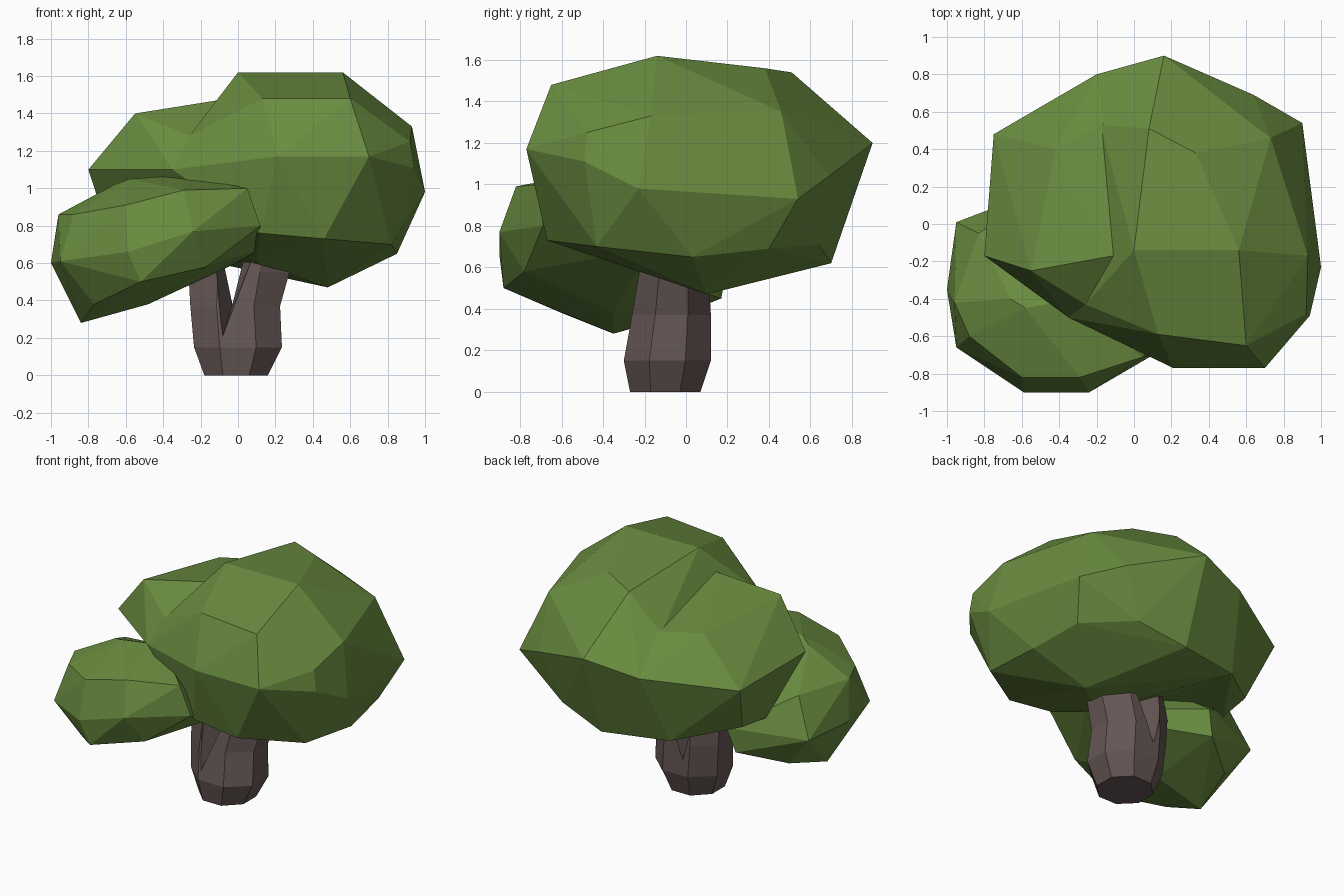
import bpy, bmesh
from math import cos, sin, pi

if "Cube" in bpy.data.objects:
    bpy.data.objects.remove(bpy.data.objects["Cube"])


def material(name, color):
    m = bpy.data.materials.new(name)
    m.diffuse_color = (*color, 1)
    m.use_nodes = True
    m.node_tree.nodes["Principled BSDF"].inputs["Base Color"].default_value = m.diffuse_color
    return m


leaf = material("leaf_green", (0.14, 0.26, 0.05))
bark = material("bark_brown", (0.13, 0.095, 0.09))


def finish(name, bm, mat):
    bmesh.ops.recalc_face_normals(bm, faces=bm.faces)
    me = bpy.data.meshes.new(name)
    bm.to_mesh(me)
    bm.free()
    me.materials.append(mat)
    ob = bpy.data.objects.new(name, me)
    bpy.context.collection.objects.link(ob)
    return ob


def hull(name, points, mat):
    """Faceted clump: convex hull of a few corner points."""
    bm = bmesh.new()
    for p in points:
        bm.verts.new(p)
    res = bmesh.ops.convex_hull(bm, input=bm.verts)
    junk = {g for g in res["geom_interior"] + res["geom_unused"]
            if isinstance(g, bmesh.types.BMVert)}
    bmesh.ops.delete(bm, geom=list(junk), context='VERTS')
    bmesh.ops.dissolve_limit(bm, angle_limit=0.06, verts=bm.verts, edges=bm.edges)
    return finish(name, bm, mat)


def limb(name, rings, mat, n=8):
    """Loft of n-sided rings given as (x, y, z, half width, half depth)."""
    bm = bmesh.new()
    loops = []
    k = 1 / cos(pi / n)
    for x, y, z, rx, ry in rings:
        loops.append([bm.verts.new((x + rx * k * cos(a), y + ry * k * sin(a), z))
                      for a in [(i + .5) * 2 * pi / n for i in range(n)]])
    for a, b in zip(loops, loops[1:]):
        for i in range(n):
            j = (i + 1) % n
            bm.faces.new((a[i], a[j], b[j], b[i]))
    bm.faces.new(loops[0])
    bm.faces.new(loops[-1])
    return finish(name, bm, mat)


def combine(base, operation, *others):
    for o in others:
        mod = base.modifiers.new("join", 'BOOLEAN')
        mod.operation, mod.solver, mod.object = operation, 'EXACT', o
        bpy.context.view_layer.objects.active = base
        bpy.ops.object.modifier_apply(modifier=mod.name)
        bpy.data.objects.remove(o)


# Large canopy: right dome and lower left shoulder
dome = [(0, -.14, 1.62), (.56, -.14, 1.62), (.13, -.59, 1.48), (.6, -.65, 1.48),
        (.7, -.77, 1.17), (.21, -.77, 1.17), (.93, -.17, 1.33), (.92, -.48, 1.25),
        (.94, -.49, 1.11), (1, -.23, .98), (.9, .54, .93), (.73, .46, 1.35),
        (.33, .38, 1.56), (.08, .51, 1.54), (.16, .9, 1.2), (.64, .69, 1.04),
        (.82, -.43, .7), (.85, .03, .65), (.48, .1, .47), (.46, -.67, .73),
        (.12, -.65, .76), (.8, .4, .69), (.5, .64, .71), (.16, .7, .62),
        (-.26, -.43, 1.28), (-.35, -.5, 1.1), (-.18, .53, 1.33), (-.2, .8, 1.12),
        (-.3, .6, .64), (-.25, -.3, .78), (.1, -.26, .6)]
shoulder = [(-.11, -.17, 1.47), (-.55, -.25, 1.4), (-.26, -.43, 1.28),
            (-.8, -.17, 1.1), (-.35, -.5, 1.1), (-.75, .48, 1.06),
            (-.42, .4, 1.34), (-.17, .53, 1.34), (-.2, .8, 1.12), (-.3, .6, .64),
            (-.65, .31, .72), (-.67, .08, .7), (-.25, -.3, .78),
            (.1, 0, 1.2), (.15, .88, 1.2)]
large_canopy = hull("large_canopy", dome, leaf)
combine(large_canopy, 'UNION', hull("shoulder", shoulder, leaf))

# Small canopy at the front left
hull("small_canopy",
     [(-1, -.35, .6), (-.95, -.66, .61), (-.88, -.6, .86), (-.96, -.42, .86),
      (-.6, -.82, .91), (-.29, -.82, .99), (-.59, -.9, .66), (-.24, -.9, .77),
      (-.84, -.35, .28), (-.77, -.6, .38), (-.52, -.88, .5), (.05, -.71, 1),
      (.12, -.69, .8), (-.48, -.35, .38), (-.17, -.78, .58), (-.05, -.24, .58),
      (-.66, -.4, 1.02), (-.58, -.45, 1.05), (-.3, -.4, 1.07), (-.95, .01, .59),
      (-.83, -.05, .85), (-.77, -.03, .37), (-.5, .17, .45), (-.45, .2, .62),
      (.1, -.35, .66)], leaf)

# Trunk, forked by a V cut that is deepest at the front and back
trunk = limb("trunk", [(-.01, -.1, 0, .17, .17), (0, -.09, .15, .235, .21),
                       (-.015, -.07, .37, .24, .19), (.005, -.06, .55, .27, .17),
                       (.02, -.06, .72, .26, .14)], bark)
ridge = [(-.03, -.1, .38), (-.14, -.1, .9), (.1, -.1, .9)]
front_cut = hull("front_cut", ridge + [(-.085, -.3, .2), (-.15, -.3, .9),
                                       (.19, -.3, .9)], bark)
back_cut = hull("back_cut", ridge + [(-.07, .2, .22), (-.25, .2, .9),
                                     (.2, .2, .9)], bark)
combine(trunk, 'DIFFERENCE', front_cut, back_cut)
